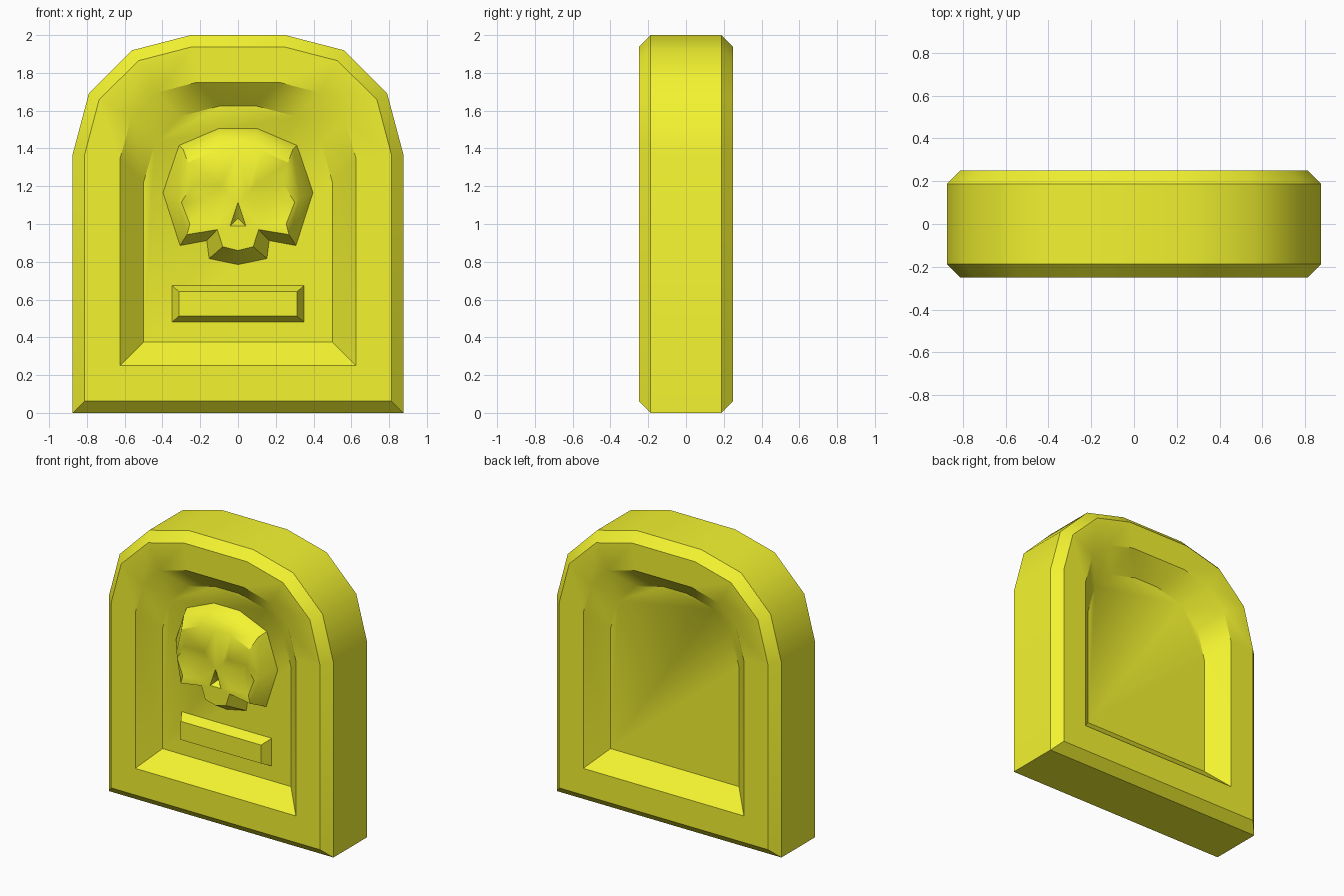
import bpy, math

if "Cube" in bpy.data.objects:
    bpy.data.objects.remove(bpy.data.objects["Cube"])

mat = bpy.data.materials.new("yellow")
mat.diffuse_color = (0.9, 0.9, 0.03, 1)
mat.use_nodes = True
mat.node_tree.nodes["Principled BSDF"].inputs["Base Color"].default_value = mat.diffuse_color


def make(name, verts, faces, mirror=False):
    me = bpy.data.meshes.new(name)
    me.from_pydata(verts, [], faces)
    me.materials.append(mat)
    ob = bpy.data.objects.new(name, me)
    bpy.context.collection.objects.link(ob)
    if mirror:
        m = ob.modifiers.new("mirror", 'MIRROR')
        m.merge_threshold = 0.0005
    bpy.ops.object.select_all(action='DESELECT')
    ob.select_set(True)
    bpy.context.view_layer.objects.active = ob
    bpy.ops.object.shade_smooth_by_angle(angle=math.radians(36))
    return ob


def loft(name, rings, cap_first=True):
    """Join closed (x, z) rings, ordered back to front; cap the ends."""
    n = len(rings[0][0])
    verts = [(x, y, z) for pts, y in rings for x, z in pts]
    faces = []
    for r in range(len(rings) - 1):
        a, b = r * n, (r + 1) * n
        faces += [(a + i, a + (i + 1) % n, b + (i + 1) % n, b + i) for i in range(n)]
    last = (len(rings) - 1) * n
    faces.append(tuple(range(last, last + n)))
    if cap_first:
        faces.append(tuple(reversed(range(n))))
    return make(name, verts, faces)


def arch(half):
    return half + [(-x, z) for x, z in reversed(half)]


# Headstone: bevelled arch with a sloped recess on both sides
outer = arch([(.875, 0), (.875, 1.37), (.79, 1.69), (.56, 1.92), (.25, 2)])
face = arch([(.8125, .0625), (.8125, 1.365), (.735, 1.66), (.525, 1.865), (.245, 1.9375)])
rim = arch([(.625, .25), (.625, 1.345), (.565, 1.56), (.43, 1.695), (.22, 1.75)])
floor = arch([(.5, .375), (.5, 1.22), (.44, 1.43), (.305, 1.57), (.095, 1.625)])
loft("headstone", [(floor, .125), (rim, .25), (face, .25), (outer, .1875),
                   (outer, -.1875), (face, -.25), (rim, -.25), (floor, -.125)])

# Name plate: bevelled bar on the recess floor
def rect(w, z0, z1):
    return [(w, z0), (w, z1), (-w, z1), (-w, z0)]
loft("plate", [(rect(.35, .48, .675), -.125), (rect(.313, .512, .642), -.19)])

# Skull relief: half of it, then mirrored
V = {}
def points(tag, y, pts):
    for i, (x, z) in enumerate(pts):
        V[f"{tag}{i}"] = (x, y, z)

points("o", -.125, [(0, 1.506), (.1, 1.506), (.312, 1.416), (.397, 1.167),
                    (.307, .886), (.165, .912), (.153, .817), (0, .785)])
points("l", -.25, [(0, 1.475), (.1, 1.475), (.29, 1.395), (.328, 1.14),
                   (.27, .944), (.11, .97), (.08, .88), (0, .86)])
for k, y in (("l0", -.19), ("l1", -.19), ("l2", -.19), ("l3", -.215)):
    V[k] = (V[k][0], y, V[k][2])
points("f", -.25, [(0, 1.39), (.12, 1.39), (.265, 1.325)])
points("e", -.25, [(.09, 1.21), (.24, 1.21), (.3, 1.115), (.255, 1.0), (.11, 1.01), (.05, 1.16)])
points("n", -.25, [(0, 1.115), (.042, .99), (0, .99)])
points("c", -.185, [(.165, 1.12), (0, 1.03)])

polys = [f"o{i} o{i+1} l{i+1} l{i}" for i in range(7)]
polys += [f"e{i} e{(i+1) % 6} c0" for i in range(6)]
polys += ["n0 n1 c1", "n1 n2 c1",
          "l0 l1 f1 f0", "l1 l2 f2 f1", "l2 l3 f2",
          "f0 f1 e0 e5 n0", "f1 f2 e1 e0", "f2 l3 e2 e1", "l3 l4 e3 e2",
          "l4 l5 e4 e3", "e5 e4 n1 n0", "e4 l5 n1", "n1 l5 l6", "n1 l6 l7 n2"]
keys = list(V)
make("skull", list(V.values()),
     [tuple(keys.index(k) for k in reversed(p.split())) for p in polys], mirror=True)
